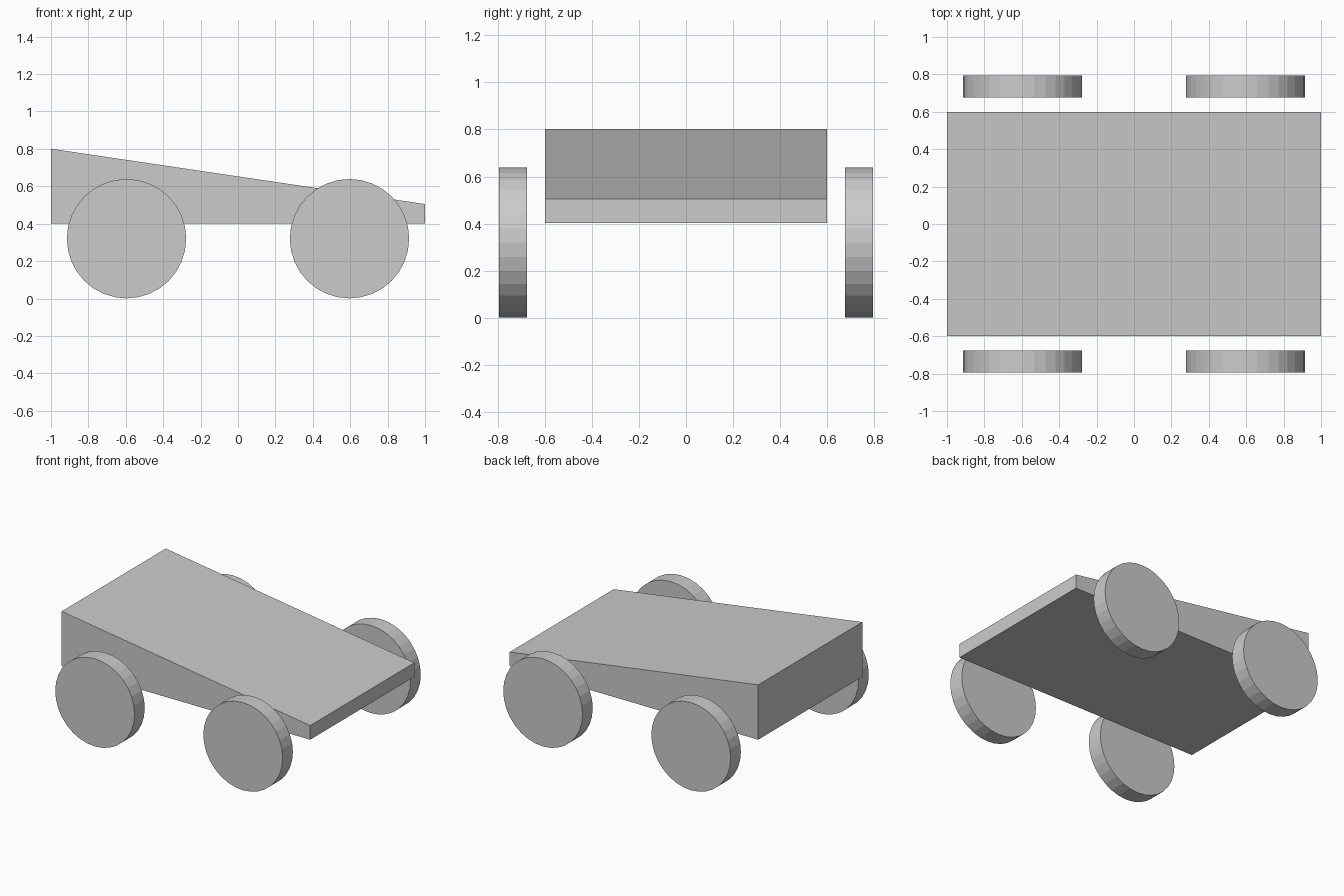
import bpy, bmesh
from math import pi

if "Cube" in bpy.data.objects:
    bpy.data.objects.remove(bpy.data.objects["Cube"])

# Wedge body: side profile extruded along y
profile = [(-1, 0.402), (1, 0.402), (1, 0.505), (-1, 0.801)]
half_width = 0.598
bm = bmesh.new()
side = bm.faces.new([bm.verts.new((x, -half_width, z)) for x, z in profile])
ext = bmesh.ops.extrude_face_region(bm, geom=[side])
moved = [v for v in ext["geom"] if isinstance(v, bmesh.types.BMVert)]
bmesh.ops.translate(bm, verts=moved, vec=(0, 2 * half_width, 0))
bmesh.ops.recalc_face_normals(bm, faces=bm.faces[:])
mesh = bpy.data.meshes.new("body")
bm.to_mesh(mesh)
bm.free()
bpy.context.collection.objects.link(bpy.data.objects.new("body", mesh))

# Four solid disc wheels
for x_name, sx in (("rear", -1), ("front", 1)):
    for y_name, sy in (("right", -1), ("left", 1)):
        bpy.ops.mesh.primitive_cylinder_add(
            vertices=32, radius=0.319, depth=0.118,
            location=(sx * 0.596, sy * 0.735, 0.32), rotation=(pi / 2, 0, 0))
        bpy.context.object.name = f"{x_name}_{y_name}_wheel"
